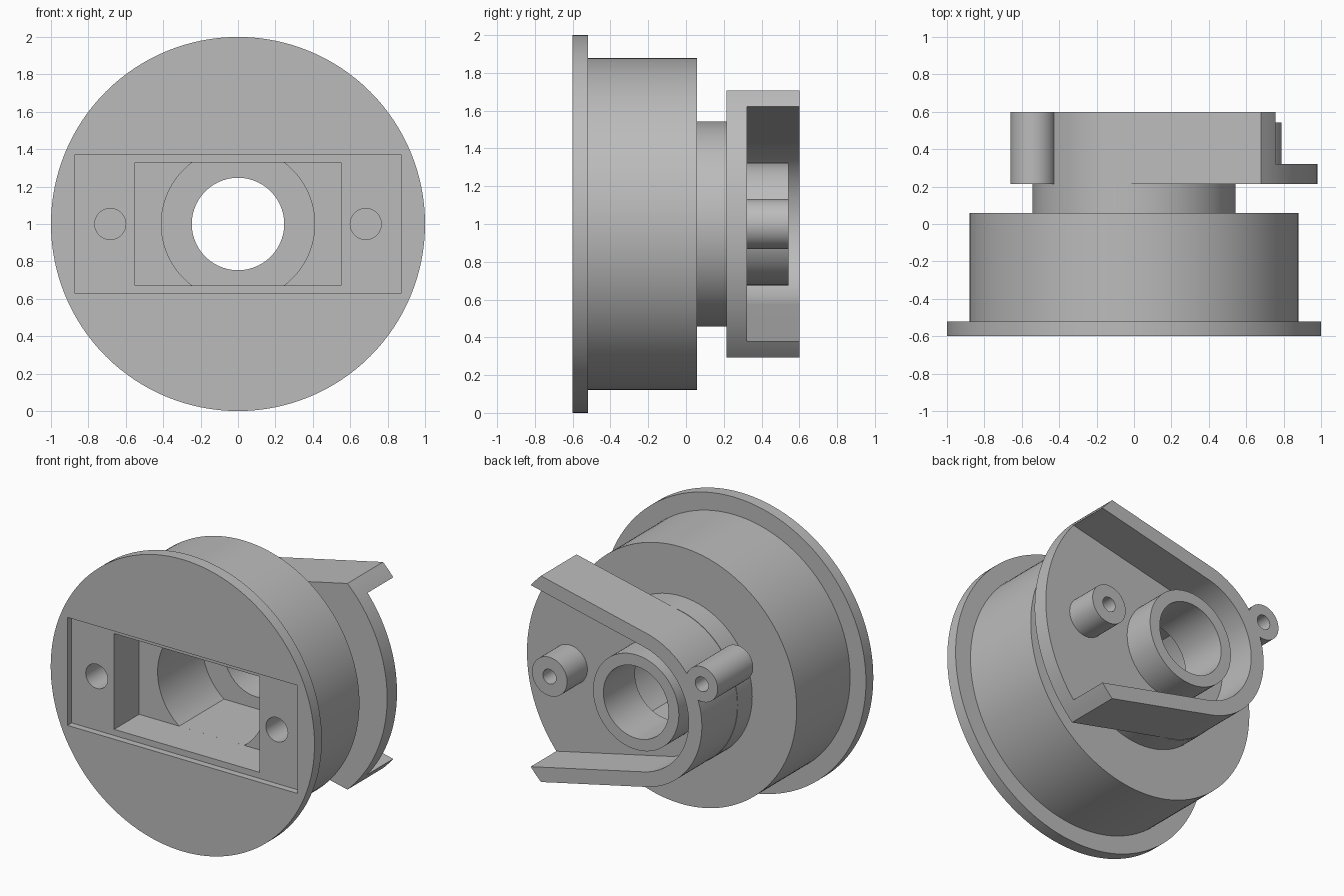
import bpy, bmesh
from math import sin, cos, radians, degrees, atan2, acos, hypot

cube = bpy.data.objects.get("Cube")
if cube:
    bpy.data.objects.remove(cube, do_unlink=True)

grey = bpy.data.materials.new("matte_grey")
grey.use_nodes = True
colour = (0.5, 0.5, 0.5, 1)
grey.diffuse_color = colour
grey.node_tree.nodes["Principled BSDF"].inputs["Base Color"].default_value = colour

MID = 1.0  # height of the main axis


def arc(r, a0, a1, n, cx=0, cz=0):
    """Points on an arc, angles in degrees."""
    steps = [radians(a0 + (a1 - a0) * i / n) for i in range(n + 1)]
    return [(cx + r * cos(a), cz + r * sin(a)) for a in steps]


def circle(r, cx=0, cz=0, n=96):
    return arc(r, 0, 360, n, cx, cz)[:-1]


def box(w, h):
    return [(-w, -h), (w, -h), (w, h), (-w, h)]


def prism(name, outline, y0, y1):
    """Extrude an outline (x, z about the axis) from y0 to y1."""
    bm = bmesh.new()
    face = bm.faces.new([bm.verts.new((x, y0, MID + z)) for x, z in outline])
    moved = bmesh.ops.extrude_face_region(bm, geom=[face])["geom"]
    verts = [v for v in moved if isinstance(v, bmesh.types.BMVert)]
    bmesh.ops.translate(bm, verts=verts, vec=(0, y1 - y0, 0))
    bmesh.ops.recalc_face_normals(bm, faces=bm.faces)
    mesh = bpy.data.meshes.new(name)
    bm.to_mesh(mesh)
    bm.free()
    mesh.materials.append(grey)
    obj = bpy.data.objects.new(name, mesh)
    bpy.context.collection.objects.link(obj)
    return obj


def combine(target, operation, outline, y0, y1):
    """Add or cut a prism and discard the helper."""
    tool = prism("helper", outline, y0, y1)
    tool.hide_render = True
    mod = target.modifiers.new("combine", 'BOOLEAN')
    mod.operation, mod.solver, mod.object = operation, 'EXACT', tool
    bpy.context.view_layer.objects.active = target
    bpy.ops.object.modifier_apply(modifier=mod.name)
    bpy.data.objects.remove(tool, do_unlink=True)


def finish(obj):
    bpy.ops.object.select_all(action='DESELECT')
    obj.select_set(True)
    bpy.context.view_layer.objects.active = obj
    bpy.ops.object.shade_smooth_by_angle(angle=radians(30))


# Stepped round body: flange, drum and neck
BACK = 0.215
body = prism("round_body", circle(1, n=128), -0.6, -0.52)
combine(body, 'UNION', circle(0.88, n=128), -0.56, 0.058)
combine(body, 'UNION', circle(0.543), 0, BACK)

# Front recess, deep pocket, flat-sided bore, through hole, screw holes
combine(body, 'DIFFERENCE', box(0.873, 0.37), -0.7, -0.555)
combine(body, 'DIFFERENCE', box(0.55, 0.328), -0.65, -0.285)
side = degrees(acos(0.245 / 0.41))
slot = arc(0.41, -53.1, 53.1, 32) + arc(0.41, 126.9, 233.1, 32)
combine(body, 'DIFFERENCE', slot, -0.4, 0.2)
combine(body, 'DIFFERENCE', circle(0.247), 0.1, 0.3)
for x in (-0.683, 0.683):
    combine(body, 'DIFFERENCE', circle(0.083, x, n=48), -0.6, -0.2)

# Rear housing: round nose with straight sides spreading to a wide arc
OUT, INN, RIM = 0.54, 0.44, 0.98
corner = (0.68, 0.707)
spread = degrees(atan2(corner[1], corner[0]))
nose = spread + degrees(acos(OUT / hypot(*corner)))
shell = arc(OUT, nose, 360 - nose, 64) + arc(RIM, -spread, spread, 48)
housing = prism("rear_housing", shell, BACK, 0.6)
boss = (-0.54, 0.29)
combine(housing, 'UNION', circle(0.12, *boss, n=48), BACK, 0.6)

# Open cavity, leaving a floor plate and the side wall
slope = radians(nose)
top = (INN * cos(slope) + 1.2 * sin(slope), INN * sin(slope) - 1.2 * cos(slope))
cavity = arc(INN, nose, 360 - nose, 64) + [(top[0], -top[1]), top]
combine(housing, 'DIFFERENCE', cavity, 0.322, 0.7)

# Bearing ring and screw post standing on the plate
post = (0.655, 0)
combine(housing, 'UNION', circle(0.325), 0.28, 0.542)
combine(housing, 'UNION', circle(0.133, *post, n=48), 0.28, 0.542)
combine(housing, 'DIFFERENCE', circle(0.247), 0.1, 0.7)
for x, z in (boss, post):
    combine(housing, 'DIFFERENCE', circle(0.05, x, z, 32), 0.28, 0.7)

for part in (body, housing):
    finish(part)
